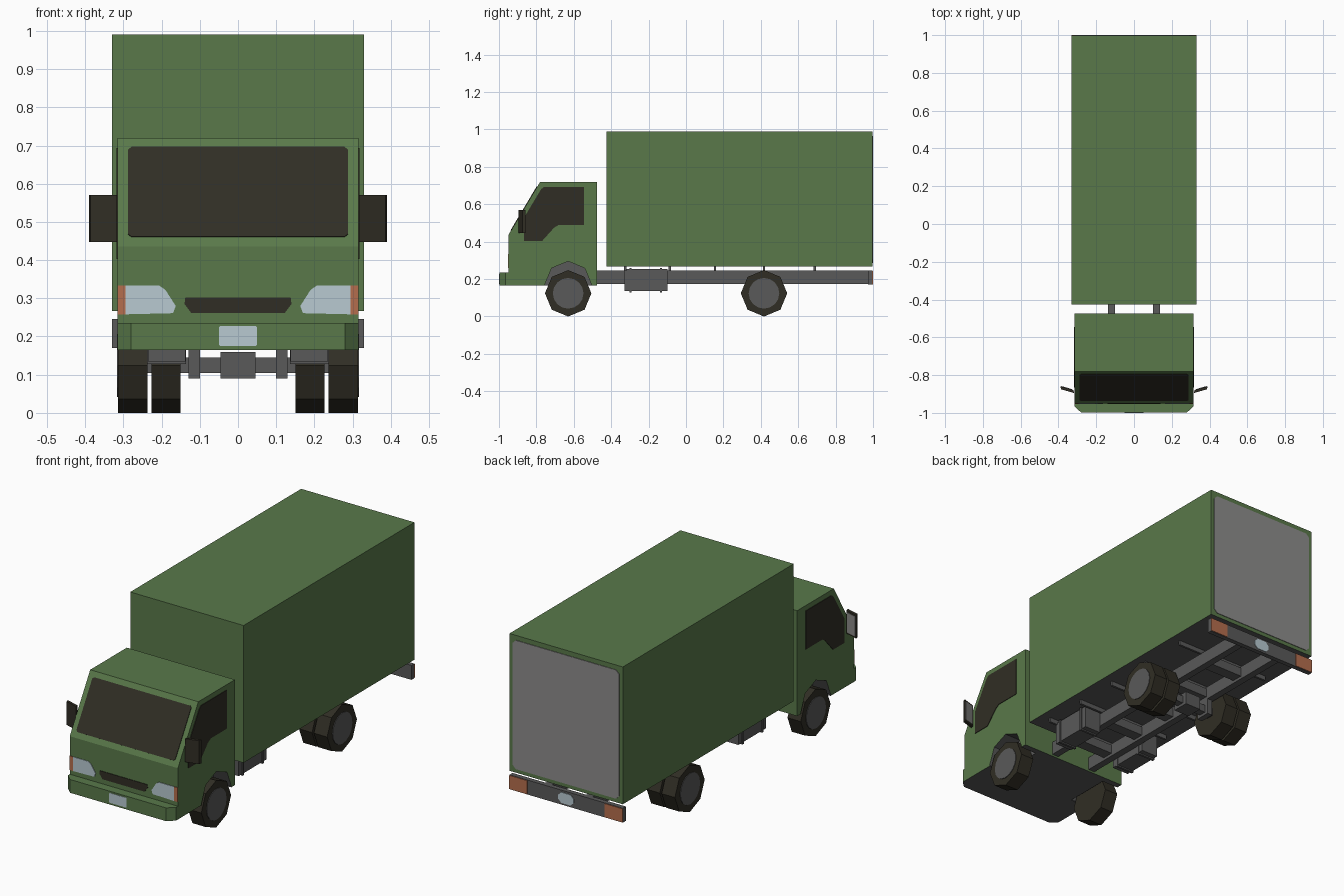
import bpy, bmesh, math
from mathutils import Vector

if "Cube" in bpy.data.objects:
    bpy.data.objects.remove(bpy.data.objects["Cube"])


def colour(name, r, g, b):
    m = bpy.data.materials.new(name)
    m.diffuse_color = (r, g, b, 1)
    m.use_nodes = True
    m.node_tree.nodes["Principled BSDF"].inputs["Base Color"].default_value = m.diffuse_color
    return m


GREEN = colour("green_paint", 0.100, 0.190, 0.068)
GREY = colour("chassis_grey", 0.10, 0.10, 0.10)
BLACK = colour("dark_rubber_and_glass", 0.030, 0.027, 0.018)
PALE = colour("pale_lamp_blue", 0.48, 0.59, 0.64)
ORANGE = colour("indicator_orange", 0.46, 0.155, 0.075)
SILVER = colour("door_silver", 0.27, 0.265, 0.26)

# Maps from profile (u, v) and depth w to world space
SIDE = lambda u, v, w: (w, u, v)     # profile in y, z
FRONT = lambda u, v, w: (u, w, v)    # profile in x, z
PLAN = lambda u, v, w: (u, v, w)     # profile in x, y


def prism(name, pts, w0, w1, mat, at):
    bm = bmesh.new()
    a = [bm.verts.new(at(u, v, w0)) for u, v in pts]
    b = [bm.verts.new(at(u, v, w1)) for u, v in pts]
    n = len(pts)
    bm.faces.new(a)
    bm.faces.new(b)
    for i in range(n):
        j = (i + 1) % n
        bm.faces.new((a[i], a[j], b[j], b[i]))
    bmesh.ops.recalc_face_normals(bm, faces=bm.faces)
    me = bpy.data.meshes.new(name)
    bm.to_mesh(me)
    bm.free()
    me.materials.append(mat)
    ob = bpy.data.objects.new(name, me)
    bpy.context.collection.objects.link(ob)
    return ob


def box(name, x, y, z, mat):
    return prism(name, [(x[0], y[0]), (x[1], y[0]), (x[1], y[1]), (x[0], y[1])],
                 z[0], z[1], mat, PLAN)


def ngon(cy, cz, r, n):
    return [(cy + r * math.cos(2 * math.pi * i / n), cz + r * math.sin(2 * math.pi * i / n))
            for i in range(n)]


def cut_rect(x0, x1, z0, z1, c):
    return [(x0 + c, z0), (x1 - c, z0), (x1, z0 + c), (x1, z1 - c),
            (x1 - c, z1), (x0 + c, z1), (x0, z1 - c), (x0, z0 + c)]


def grey_where(ob, rule):
    ob.data.materials.append(GREY)
    for p in ob.data.polygons:
        p.material_index = 1 if rule(p) else 0


FY, RY, WZ, R = -0.63, 0.417, 0.124, 0.124   # axle positions and wheel radius

# Cab with octagonal wheel arches cut out of its sides
cab = prism("cab", [(-0.95, 0.165), (-0.95, 0.435), (-0.78, 0.72), (-0.475, 0.72), (-0.475, 0.165)],
            -0.315, 0.315, GREEN, SIDE)
for s in (-1, 1):
    cutter = prism("arch_cutter", ngon(FY, 0.170, 0.125, 8), s * 0.22, s * 0.4, GREEN, SIDE)
    cutter.hide_render = True
    mod = cab.modifiers.new("arch", 'BOOLEAN')
    mod.operation = 'DIFFERENCE'
    mod.solver = 'EXACT'
    mod.object = cutter
    dg = bpy.context.evaluated_depsgraph_get()
    mesh = bpy.data.meshes.new_from_object(cab.evaluated_get(dg))
    cab.modifiers.clear()
    cab.data = mesh
    bpy.data.objects.remove(cutter)
cab.data.materials.clear()
cab.data.materials.append(GREEN)
grey_where(cab, lambda p: p.normal.z < -0.3 or (abs(p.center.x) < 0.31 and p.center.z < 0.31
           and abs(p.center.y - FY) < 0.14))

# Front bumper with chamfered corners
bumper = prism("front_bumper", [(-0.315, -0.95), (-0.315, -0.965), (-0.28, -0.998), (0.28, -0.998),
               (0.315, -0.965), (0.315, -0.95)], 0.165, 0.235, GREEN, PLAN)
grey_where(bumper, lambda p: p.normal.z < -0.5)
prism("front_plate", cut_rect(-0.05, 0.05, 0.175, 0.227, 0.003), -1.0, -0.997, PALE, FRONT)

# Windscreen lying on the sloped front
base, up = Vector((0, -0.95, 0.435)), Vector((0, 0.17, 0.285)).normalized()
out = Vector((0, -up.z, up.y))
SLOPE = lambda u, v, w: base + Vector((u, 0, 0)) + up * v + out * w
prism("windscreen", cut_rect(-0.288, 0.288, 0.029, 0.303, 0.009), -0.002, 0.003, BLACK, SLOPE)

# Grille
prism("grille", [(-0.138, 0.302), (0.138, 0.302), (0.14, 0.285), (0.122, 0.261),
      (-0.122, 0.261), (-0.14, 0.285)], -0.953, -0.948, BLACK, FRONT)

# Parts repeated on both sides
window = [(-0.865, 0.403), (-0.865, 0.53), (-0.775, 0.68), (-0.76, 0.693), (-0.545, 0.693),
          (-0.545, 0.49), (-0.68, 0.49), (-0.705, 0.475), (-0.77, 0.403)]
lamp = [(0.295, 0.258), (0.17, 0.261), (0.163, 0.28), (0.19, 0.322), (0.206, 0.333), (0.295, 0.333)]
for s, side in ((-1, "left"), (1, "right")):
    prism(side + "_window", window, s * 0.313, s * 0.318, BLACK, SIDE)
    prism(side + "_headlight", [(s * u, v) for u, v in lamp], -0.953, -0.948, PALE, FRONT)
    box(side + "_indicator", (s * 0.295, s * 0.315), (-0.953, -0.948), (0.258, 0.333), ORANGE)

    # Mirror, swept backwards
    prism(side + "_mirror", [(s * 0.317, -0.895), (s * 0.386, -0.875), (s * 0.39, -0.859),
          (s * 0.321, -0.879)], 0.447, 0.57, BLACK, PLAN)
    prism(side + "_mirror_glass", [(s * 0.327, -0.879), (s * 0.384, -0.8625), (s * 0.384, -0.858),
          (s * 0.327, -0.8745)], 0.456, 0.561, SILVER, PLAN)

    # Wheels: single at the front, twin at the rear
    for part, cy, x0, x1 in (("front_wheel", FY, 0.237, 0.314), ("rear_outer_wheel", RY, 0.237, 0.314),
                             ("rear_inner_wheel", RY, 0.15, 0.226)):
        prism(f"{side}_{part}", ngon(cy, WZ, R, 8), s * x0, s * x1, BLACK, SIDE)
    for part, cy in (("front_hub", FY), ("rear_hub", RY)):
        prism(f"{side}_{part}", ngon(cy, WZ, 0.082, 16), s * 0.31, s * 0.317, GREY, SIDE)

    # Chassis rail, tank with straps, leaf spring
    box(side + "_chassis_rail", (s * 0.10, s * 0.138), (-0.476, 0.975), (0.175, 0.245), GREY)
    box(side + "_tank", (s * 0.138, s * 0.235), (-0.33, -0.10), (0.135, 0.253), GREY)
    for y in (-0.297, -0.133):
        box(side + "_tank_strap", (s * 0.136, s * 0.24), (y - 0.006, y + 0.006), (0.128, 0.258), GREY)
    box(side + "_leaf_spring", (s * 0.10, s * 0.13), (RY - 0.04, RY + 0.04), (0.09, 0.18), GREY)

    # Tail lamp
    box(side + "_tail_lamp", (s * 0.225, s * 0.33), (0.995, 1.0), (0.172, 0.244), ORANGE)

# Rear axle and differential
box("rear_axle", (-0.24, 0.24), (RY - 0.02, RY + 0.02), (0.105, 0.145), GREY)
box("differential", (-0.046, 0.046), (RY - 0.045, RY + 0.045), (0.09, 0.16), GREY)

# Cross members and thin bearers carrying the cargo box
for y in (-0.325, -0.087, 0.155, 0.417, 0.688):
    box("cross_member", (-0.10, 0.10), (y - 0.03, y + 0.03), (0.19, 0.238), GREY)
    box("box_bearer", (-0.28, 0.28), (y - 0.006, y + 0.006), (0.243, 0.268), GREY)

# Rear bumper
box("rear_bumper", (-0.33, 0.33), (0.972, 0.997), (0.17, 0.246), GREY)
prism("rear_plate", cut_rect(-0.045, 0.045, 0.18, 0.236, 0.018), 0.995, 1.0, PALE, FRONT)

# Cargo box with rear door
cargo = box("cargo_box", (-0.33, 0.33), (-0.425, 0.997), (0.267, 0.99), GREEN)
grey_where(cargo, lambda p: p.normal.z < -0.5)
prism("rear_door", cut_rect(-0.31, 0.31, 0.287, 0.965, 0.018), 0.995, 1.0, SILVER, FRONT)
